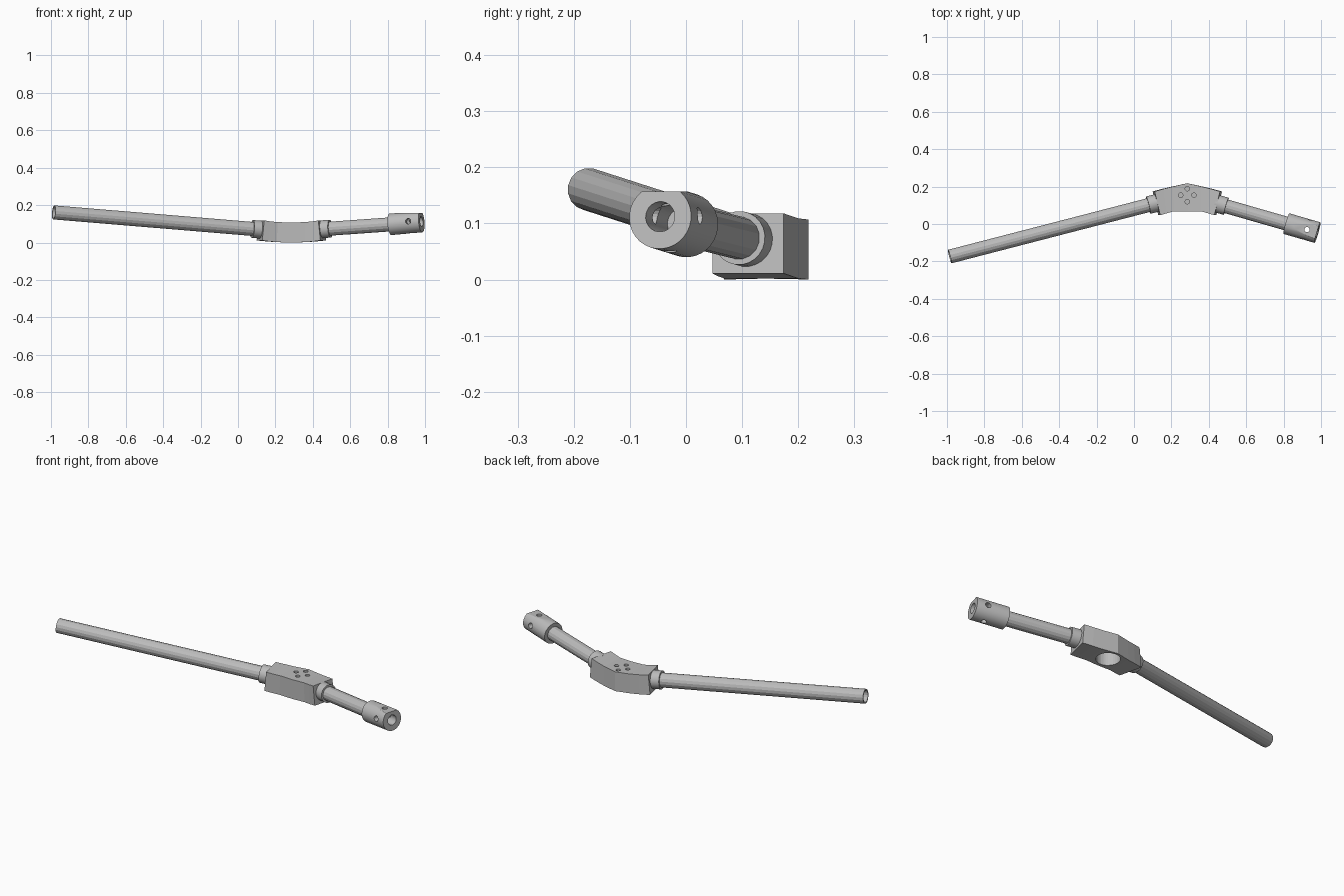
import bpy, bmesh, math
from mathutils import Vector

if "Cube" in bpy.data.objects:
    bpy.data.objects.remove(bpy.data.objects["Cube"])

grey = bpy.data.materials.new("plain grey")
grey.diffuse_color = (0.5, 0.5, 0.5, 1)
grey.use_nodes = True
grey.node_tree.nodes["Principled BSDF"].inputs["Base Color"].default_value = grey.diffuse_color


def finish(bm, name):
    bmesh.ops.recalc_face_normals(bm, faces=bm.faces)
    me = bpy.data.meshes.new(name)
    bm.to_mesh(me)
    bm.free()
    ob = bpy.data.objects.new(name, me)
    me.materials.append(grey)
    bpy.context.collection.objects.link(ob)
    return ob


def lathe(name, a, b, outer, inner=0.0, sides=16):
    """Rod or open pipe from point a to point b."""
    a, b = Vector(a), Vector(b)
    rot = (b - a).to_track_quat('Z', 'Y')
    bm = bmesh.new()

    def ring(p, r):
        return [bm.verts.new(p + rot @ Vector((r * math.cos(t), r * math.sin(t), 0)))
                for t in (2 * math.pi * (i + 0.5) / sides for i in range(sides))]
    if inner:
        rings = [ring(a, outer), ring(b, outer), ring(b, inner), ring(a, inner)]
        pairs = [(0, 1), (1, 2), (2, 3), (3, 0)]
    else:
        rings = [ring(a, outer), ring(b, outer)]
        pairs = [(0, 1)]
        bm.faces.new(rings[0])
        bm.faces.new(rings[1])
    for p, q in pairs:
        for i in range(sides):
            j = (i + 1) % sides
            bm.faces.new((rings[p][i], rings[p][j], rings[q][j], rings[q][i]))
    return finish(bm, name)


def cut(target, cutters):
    for c in cutters:
        m = target.modifiers.new("cut", 'BOOLEAN')
        m.operation, m.solver, m.object = 'DIFFERENCE', 'EXACT', c
        bpy.context.view_layer.objects.active = target
        bpy.ops.object.modifier_apply(modifier=m.name)
        bpy.data.objects.remove(c)


def smooth(ob):
    bpy.ops.object.select_all(action='DESELECT')
    ob.select_set(True)
    bpy.context.view_layer.objects.active = ob
    bpy.ops.object.shade_smooth_by_angle(angle=math.radians(20))


CX = 0.285
left_end, left_hub = Vector((-0.985, -0.174, 0.161)), Vector((0.12, 0.112, 0.069))
right_hub = Vector((0.45, 0.107, 0.071))
cap_start, cap_end = Vector((0.815, 0.002, 0.097)), Vector((0.981, -0.046, 0.112))

# Bent hub block: (x offset, back y, front x offset, front y, lift)
half = [(0.18, 0.174, 0.15, 0.047, 0.011), (0.13, 0.188, 0.115, 0.057, 0.006),
        (0.08, 0.200, 0.075, 0.068, 0.002)]
sections = ([(-a, b, -c, d, e) for a, b, c, d, e in half]
            + [(0, 0.218, 0, 0.068, 0.0)] + half[::-1])
bm = bmesh.new()
loops = []
for bx, by, fx, fy, z in sections:
    lean = 0.03 * bx
    loops.append([bm.verts.new(p) for p in (
        (CX + bx + lean, by, z), (CX + fx + lean, fy, z),
        (CX + fx - lean, fy, z + 0.107), (CX + bx - lean, by, z + 0.107))])
for p, q in zip(loops, loops[1:]):
    for i in range(4):
        j = (i + 1) % 4
        bm.faces.new((p[i], p[j], q[j], q[i]))
bm.faces.new(loops[0])
bm.faces.new(loops[-1])
hub = finish(bm, "hub_block")

# Underside pocket and four screw holes
cutters = [lathe("pocket_cutter", (CX, 0.145, -0.05), (CX, 0.145, 0.07), 0.06, sides=32)]
for k in range(4):
    t = k * math.pi / 2
    x, y = CX + 0.035 * math.cos(t), 0.154 + 0.035 * math.sin(t)
    cutters.append(lathe("screw_cutter", (x, y, 0.082), (x, y, 0.2), 0.012))
cut(hub, cutters)

# Collars and tubes
dl = (left_end - left_hub).normalized()
dr = (cap_start - right_hub).normalized()
lathe("left_collar", left_hub - dl * 0.015, left_hub + dl * 0.045, 0.048, sides=24)
lathe("right_collar", right_hub - dr * 0.015, right_hub + dr * 0.045, 0.048, sides=24)
lathe("long_tube", left_hub, left_end, 0.038, 0.031)
lathe("short_tube", right_hub, cap_start + dr * 0.01, 0.038)

# End socket with flat top, bore and cross holes
socket = lathe("end_socket", cap_start, cap_end, 0.0575, sides=32)
d = (cap_end - cap_start).normalized()
side = Vector((d.y, -d.x, 0)).normalized()
pin = Vector((0.925, -0.030, 0.114))
bm = bmesh.new()
bmesh.ops.create_cube(bm, size=0.4)
bmesh.ops.translate(bm, verts=bm.verts, vec=(0.9, -0.02, 0.157 + 0.2))
flat = finish(bm, "flat_cutter")
cut(socket, [
    flat,
    lathe("bore_cutter", cap_end - d * 0.14, cap_end + d * 0.1, 0.027, sides=24),
    lathe("vertical_cutter", pin - Vector((0, 0, 0.2)), pin + Vector((0, 0, 0.2)), 0.014),
    lathe("cross_cutter", pin - side * 0.2, pin + side * 0.2, 0.015)])

for ob in (socket, bpy.data.objects["left_collar"], bpy.data.objects["right_collar"]):
    smooth(ob)
